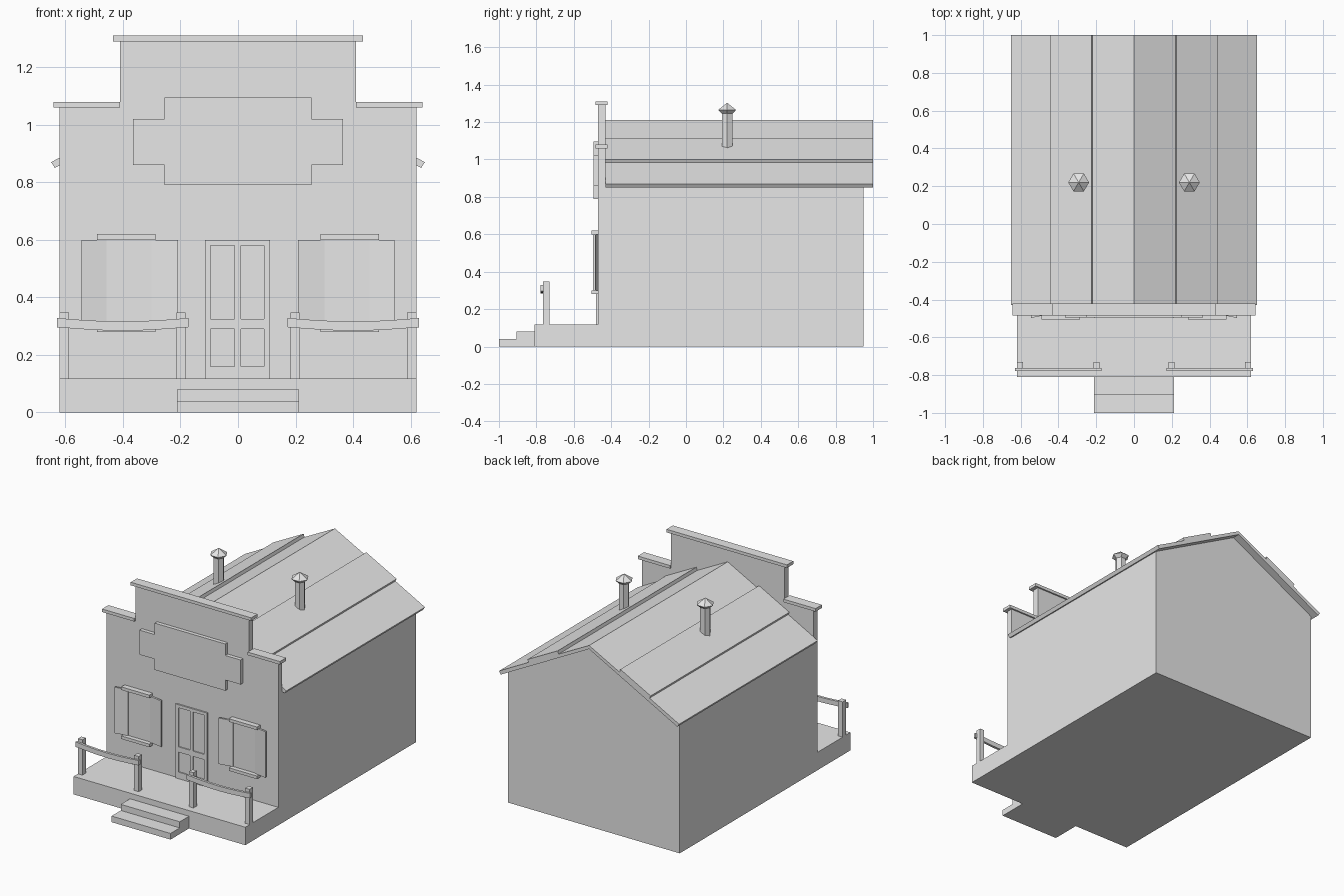
import bpy, bmesh, math

cube = bpy.data.objects.get("Cube")
if cube:
    bpy.data.objects.remove(cube, do_unlink=True)

GREY = (0.8, 0.8, 0.8, 1)
mat = bpy.data.materials.new("plain grey")
mat.use_nodes = True
mat.diffuse_color = GREY
mat.node_tree.nodes["Principled BSDF"].inputs["Base Color"].default_value = GREY


def finish(name, bm):
    bmesh.ops.recalc_face_normals(bm, faces=bm.faces)
    mesh = bpy.data.meshes.new(name)
    bm.to_mesh(mesh)
    bm.free()
    mesh.materials.append(mat)
    ob = bpy.data.objects.new(name, mesh)
    bpy.context.collection.objects.link(ob)
    return ob


def extrude(name, outline, a, b, axis="y"):
    """Push a closed outline from a to b: (x, z) along y, or (x, y) along z."""
    bm = bmesh.new()
    place = (lambda p, t: (p[0], t, p[1])) if axis == "y" else (lambda p, t: (p[0], p[1], t))
    face = bm.faces.new([bm.verts.new(place(p, a)) for p in outline])
    out = bmesh.ops.extrude_face_region(bm, geom=[face])["geom"]
    move = (0, b - a, 0) if axis == "y" else (0, 0, b - a)
    bmesh.ops.translate(bm, vec=move, verts=[v for v in out if isinstance(v, bmesh.types.BMVert)])
    return finish(name, bm)


def box(name, x0, x1, y0, y1, z0, z1):
    return extrude(name, [(x0, z0), (x1, z0), (x1, z1), (x0, z1)], y0, y1)


def mirrored(half):
    """Complete a right-hand outline with its mirror image."""
    return half + [(-x, z) for x, z in reversed(half) if x]


# House body and false front
extrude("walls", mirrored([(0.62, 0), (0.62, 0.86), (0, 1.19)]), -0.44, 0.95)
extrude("false_front", mirrored([(0.62, 0), (0.62, 1.06), (0.41, 1.06), (0.41, 1.29)]), -0.47, -0.43)
box("top_cap", -0.435, 0.435, -0.485, -0.42, 1.29, 1.31)
extrude("sign_board", mirrored([(0.255, 0.79), (0.255, 0.86), (0.365, 0.86),
                                (0.365, 1.02), (0.255, 1.02), (0.255, 1.095)]), -0.495, -0.465)

# Gable roof with a raised middle course on each slope
extrude("roof", mirrored([(0, 1.21), (0.22, 1.095), (0.226, 1.115), (0.445, 1.0), (0.437, 0.983),
                          (0.65, 0.87), (0.637, 0.85), (0, 1.187)]), -0.43, 1.0)

# Porch and steps
box("porch", -0.62, 0.62, -0.81, -0.45, 0, 0.117)
box("upper_step", -0.213, 0.213, -0.905, -0.8, 0, 0.08)
box("lower_step", -0.213, 0.213, -1.0, -0.9, 0, 0.04)

# Door: slab with a raised frame around four panels
box("door_panels", -0.11, 0.11, -0.473, -0.46, 0.117, 0.6)
for i, (x0, x1) in enumerate([(-0.115, -0.095), (-0.012, 0.01), (0.09, 0.112)]):
    box(f"door_stile_{i + 1}", x0, x1, -0.48, -0.46, 0.117, 0.6)
for i, (z0, z1) in enumerate([(0.117, 0.16), (0.29, 0.325), (0.58, 0.6)]):
    for x0, x1 in [(-0.095, -0.012), (0.01, 0.09)]:
        box(f"door_rail_{i + 1}", x0, x1, -0.48, -0.46, z0, z1)

for side, s in [("left", 1), ("right", -1)]:
    def side_box(name, x0, x1, *rest):
        lo, hi = sorted((s * x0, s * x1))
        return box(f"{side}_{name}", lo, hi, *rest)

    side_box("shoulder_cap", 0.41, 0.642, -0.485, -0.42, 1.06, 1.08)

    # Window with lintel, sill and two shutters standing slightly open
    side_box("window_pane", 0.295, 0.46, -0.476, -0.46, 0.29, 0.6)
    side_box("lintel", 0.287, 0.49, -0.505, -0.46, 0.6, 0.62)
    side_box("sill", 0.287, 0.49, -0.505, -0.46, 0.28, 0.3)
    for part, hinge, tip in [("outer", 0.458, 0.545), ("inner", 0.3, 0.208)]:
        extrude(f"{side}_{part}_shutter",
                [(s * hinge, -0.468), (s * hinge, -0.48), (s * tip, -0.497), (s * tip, -0.485)],
                0.3, 0.6, "z")

    # Porch posts and sagging hand rail
    side_box("outer_post", 0.588, 0.62, -0.765, -0.73, 0.117, 0.347)
    side_box("inner_post", 0.182, 0.214, -0.765, -0.73, 0.117, 0.347)
    xs = [0.172 + 0.458 * i / 6 for i in range(7)]
    sag = [0.012 * math.sin(math.pi * i / 6) for i in range(7)]
    rail = [(s * x, 0.328 - d) for x, d in zip(xs, sag)]
    rail += [(x, z - 0.032) for x, z in reversed(rail)]
    extrude(f"{side}_hand_rail", rail, -0.778, -0.762)

    # Hexagonal stove pipe with flared, pointed cap
    bm = bmesh.new()
    profile = [(0.033, 1.03), (0.033, 1.245), (0.055, 1.265)]
    rings = [[bm.verts.new((s * 0.293 + r * math.cos(k * math.pi / 3),
                            0.22 + r * math.sin(k * math.pi / 3), z)) for k in range(6)]
             for r, z in profile]
    tip = bm.verts.new((s * 0.293, 0.22, 1.303))
    bm.faces.new(rings[0])
    for k in range(6):
        n = (k + 1) % 6
        for low, high in zip(rings, rings[1:]):
            bm.faces.new([low[k], low[n], high[n], high[k]])
        bm.faces.new([rings[-1][k], rings[-1][n], tip])
    finish(f"{side}_stove_pipe", bm)
